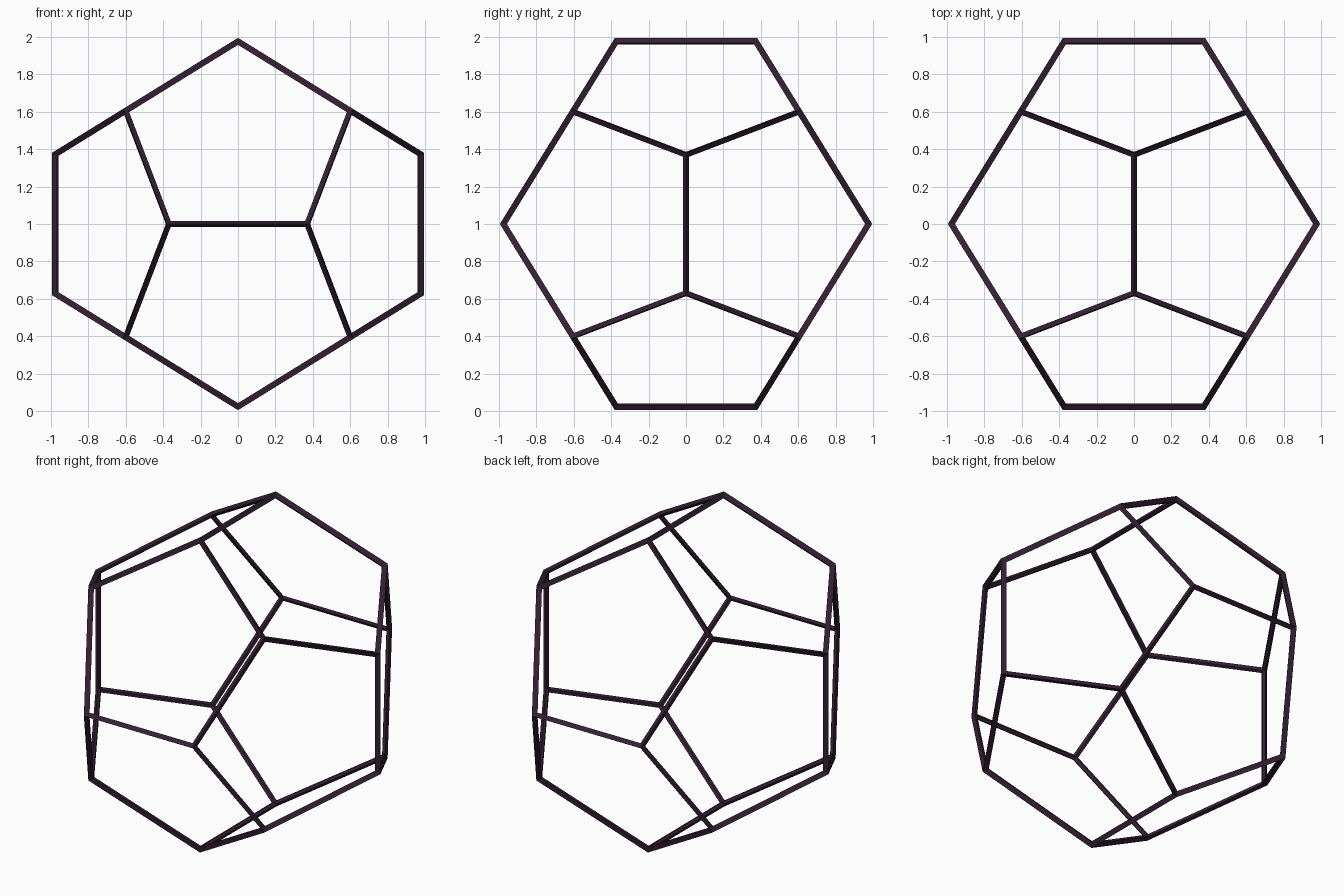
import bpy, bmesh
from math import sqrt

if "Cube" in bpy.data.objects:
    bpy.data.objects.remove(bpy.data.objects["Cube"])

PHI = (1 + sqrt(5)) / 2
THICK = 0.038
REACH = 1 - 0.5875 * THICK      # strut centre line; outer ridges land on 1.0
A = REACH / PHI

# Dodecahedron corners: a cube plus three crossed rectangles
signs = (-1, 1)
pts = [(x * A, y * A, z * A) for x in signs for y in signs for z in signs]
for s in signs:
    for t in signs:
        p, q = s * A / PHI, t * A * PHI
        pts += [(0, p, q), (p, q, 0), (q, 0, p)]

bm = bmesh.new()
for p in pts:
    bm.verts.new(p)
bmesh.ops.convex_hull(bm, input=bm.verts[:])
# Merge hull triangles into twelve pentagons
bmesh.ops.dissolve_limit(bm, angle_limit=0.05, verts=bm.verts[:], edges=bm.edges[:])
bmesh.ops.recalc_face_normals(bm, faces=bm.faces[:])
mesh = bpy.data.meshes.new("dodecahedron_frame")
bm.to_mesh(mesh)
bm.free()

frame = bpy.data.objects.new("dodecahedron_frame", mesh)
bpy.context.collection.objects.link(frame)
frame.location.z = 1

# Turn the edges into mitred struts
wire = frame.modifiers.new("struts", 'WIREFRAME')
wire.thickness = THICK
wire.offset = 0
wire.use_even_offset = True
wire.use_replace = True

mat = bpy.data.materials.new("dark_plum")
mat.diffuse_color = (0.035, 0.014, 0.035, 1)
mat.use_nodes = True
mat.node_tree.nodes["Principled BSDF"].inputs["Base Color"].default_value = mat.diffuse_color
mesh.materials.append(mat)
